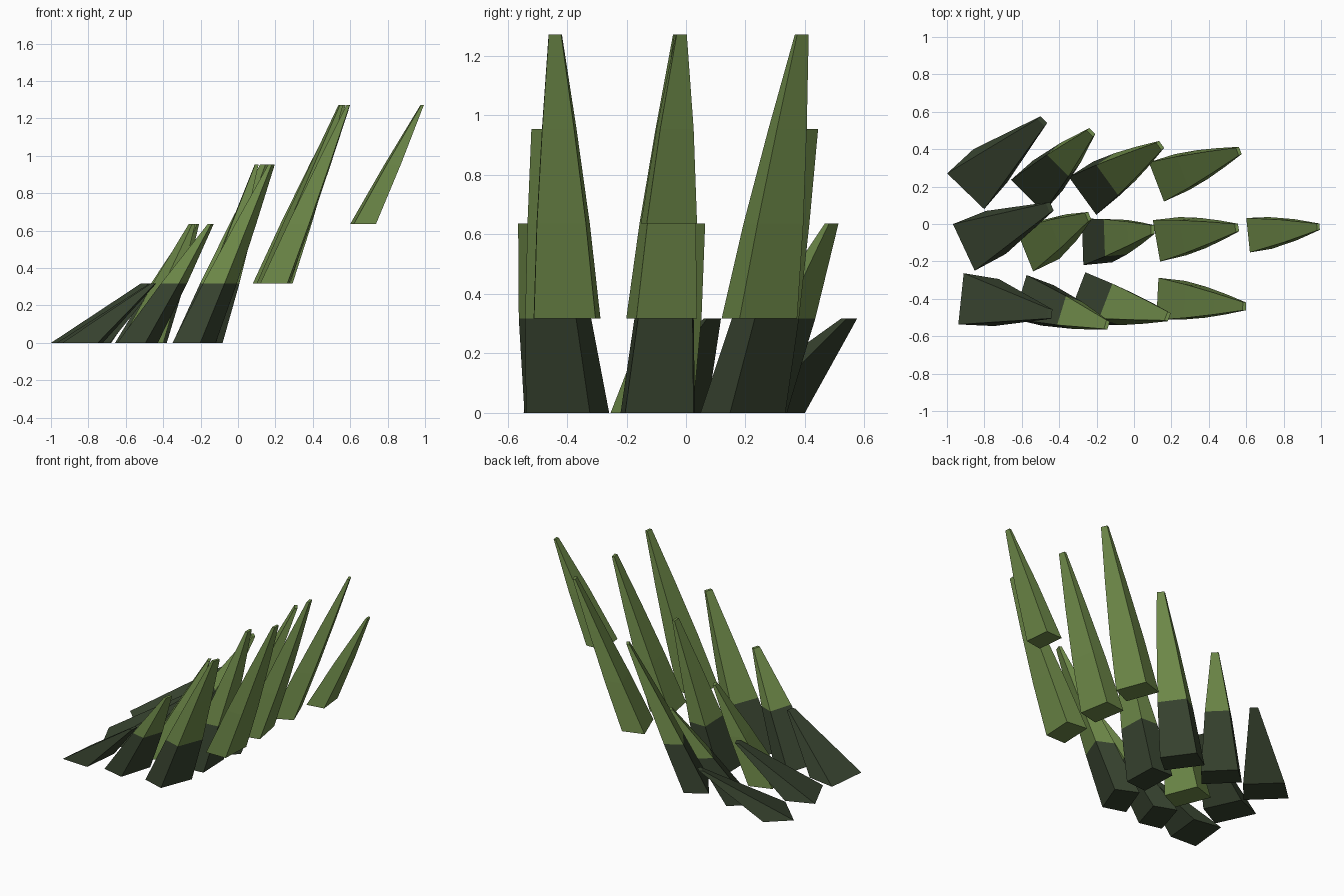
import bpy, bmesh, math
from mathutils import Vector

cube = bpy.data.objects.get("Cube")
if cube:
    bpy.data.objects.remove(cube)

STEP = 0.318          # height of one growth band


def material(name, rgb):
    mat = bpy.data.materials.new(name)
    mat.use_nodes = True
    mat.diffuse_color = (*rgb, 1)
    mat.node_tree.nodes["Principled BSDF"].inputs["Base Color"].default_value = (*rgb, 1)
    return mat


leaf_green = material("leaf green", (0.162, 0.262, 0.069))
dark_green = material("dark green", (0.040, 0.058, 0.030))


def add_blade(name, base, heading, tip, width, depth, low, high, dark_bands):
    """Tapered four-sided blade leaning from its base edge to a thin tip."""
    angle = math.radians(heading)
    forward = Vector((math.cos(angle), math.sin(angle), 0))
    across = Vector((-forward.y, forward.x, 0))
    start = Vector((*base, low * STEP)) + forward * depth / 2
    end = Vector((*tip, high * STEP))

    bm = bmesh.new()
    rings = []
    bands = high - low
    for k in range(bands + 1):
        t = k / bands
        shrink = t ** 1.25                     # slight belly before the tip
        w = width / 2 * (1 - 0.8 * shrink)
        d = depth / 2 * (1 - 0.88 * shrink)
        centre = start.lerp(end, t)
        corners = ((1, -1), (-1, -1), (-0.92, 1), (0.92, 1))
        rings.append([bm.verts.new(centre + across * w * a + forward * d * b)
                      for a, b in corners])

    # caps and side walls, lowest bands dark where wanted
    caps = [bm.faces.new(rings[0]), bm.faces.new(rings[-1])]
    caps[0].material_index = 1 if low < dark_bands else 0
    caps[1].material_index = 1 if high <= dark_bands else 0
    for k in range(bands):
        for i in range(4):
            j = (i + 1) % 4
            face = bm.faces.new((rings[k][i], rings[k][j],
                                 rings[k + 1][j], rings[k + 1][i]))
            face.material_index = 1 if low + k < dark_bands else 0
    bmesh.ops.recalc_face_normals(bm, faces=bm.faces)

    mesh = bpy.data.meshes.new(name)
    bm.to_mesh(mesh)
    bm.free()
    mesh.materials.append(leaf_green)
    mesh.materials.append(dark_green)
    obj = bpy.data.objects.new(name, mesh)
    bpy.context.collection.objects.link(obj)


# per column: base width, base depth, lowest and highest band
columns = [(0.275, 0.19, 0, 1), (0.245, 0.155, 0, 2), (0.25, 0.155, 0, 3),
           (0.225, 0.145, 1, 4), (0.185, 0.12, 2, 4)]

# per blade: outer base edge centre, heading in degrees, tip
rows = {
    "back": [((-0.90, 0.175), 46, (-0.49, 0.55)),
             ((-0.57, 0.15), 45, (-0.23, 0.49)),
             ((-0.275, 0.15), 36, (0.14, 0.42)),
             ((0.12, 0.225), 21, (0.56, 0.39))],
    "middle": [((-0.91, -0.125), 25, (-0.45, 0.09)),
               ((-0.585, -0.14), 22, (-0.245, 0.04)),
               ((-0.275, -0.095), 2, (0.10, -0.03)),
               ((0.12, -0.09), 10, (0.55, -0.02)),
               ((0.61, -0.06), 6, (0.985, -0.015))],
    "front": [((-0.925, -0.40), -6, (-0.45, -0.48)),
              ((-0.61, -0.39), -17, (-0.145, -0.54)),
              ((-0.305, -0.375), -21, (0.18, -0.495)),
              ((0.125, -0.40), -3, (0.59, -0.44))],
}

for row, blades in rows.items():
    for i, (base, heading, tip) in enumerate(blades):
        # the second middle blade is leaf green all the way down
        dark_bands = 0 if (row, i) == ("middle", 1) else 1
        add_blade(f"{row}_blade_{i + 1}", base, heading, tip, *columns[i], dark_bands)
